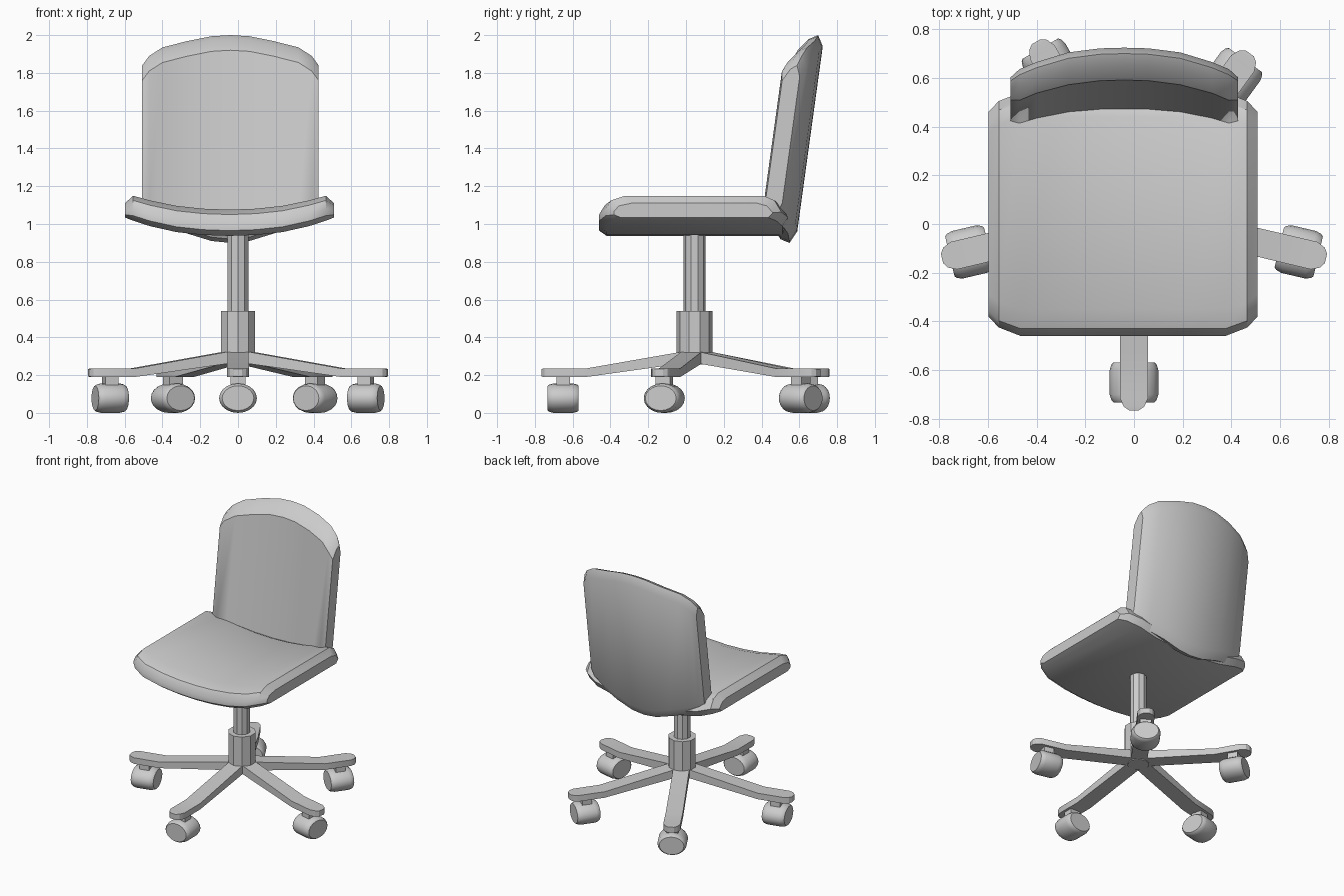
import bpy, bmesh, math
from mathutils import Matrix, Vector

if "Cube" in bpy.data.objects:
    bpy.data.objects.remove(bpy.data.objects["Cube"])

CY = 0.045  # column centre in y


def finish(name, bm, angle=35):
    bmesh.ops.recalc_face_normals(bm, faces=bm.faces)
    me = bpy.data.meshes.new(name)
    bm.to_mesh(me)
    bm.free()
    ob = bpy.data.objects.new(name, me)
    bpy.context.collection.objects.link(ob)
    bpy.ops.object.select_all(action='DESELECT')
    ob.select_set(True)
    bpy.context.view_layer.objects.active = ob
    bpy.ops.object.shade_smooth_by_angle(angle=math.radians(angle))
    return ob


def loft(name, sections, angle=35, matrix=Matrix()):
    """Skin closed sections with equal point counts and cap both ends."""
    bm = bmesh.new()
    rings = [[bm.verts.new(matrix @ Vector(p)) for p in s] for s in sections]
    for a, b in zip(rings, rings[1:]):
        for i in range(len(a)):
            j = (i + 1) % len(a)
            bm.faces.new((a[i], a[j], b[j], b[i]))
    bm.faces.new(rings[0])
    bm.faces.new(rings[-1])
    return finish(name, bm, angle)


def mirrored(stations):
    return [(-s[0], *s[1:]) for s in reversed(stations[1:])] + stations


def cylinder(name, r, z0, z1, n):
    ring = [(r * math.cos(2 * math.pi * (i + .5) / n),
             CY + r * math.sin(2 * math.pi * (i + .5) / n)) for i in range(n)]
    return loft(name, [[(x, y, z) for x, y in ring] for z in (z0, z1)], 25)


# seat: side profile swept across x, edges lifted into a shallow dish
seat_profile = [(-.42, .937), (-.46, .965), (-.46, 1.0), (-.43, 1.05), (-.35, 1.076),
                (.44, 1.076), (.50, 1.05), (.54, .985), (.51, .937)]
# dx, y scale, z scale, lift
seat_stations = [(0, 1, 1, 0), (.14, 1, 1, .005), (.28, 1, 1, .02), (.42, 1, .98, .05),
                 (.51, .93, .95, .077), (.553, .84, .55, .066)]
loft("seat", [[(-.045 + dx, .04 + (y - .04) * sy, 1.006 + (z - 1.006) * sz + lift)
               for y, z in seat_profile]
              for dx, sy, sz, lift in mirrored(seat_stations)])


# backrest: leaning, curved shell with rounded top and bottom
def back_section(dx, zb, zt, f, t):
    r = f + t
    pts = [(f, zb + .09), (f, zt - .08), (f + .4 * t, zt - .02), (r - .25 * t, zt),
           (r, zt - .06), (r, zb + .06), (r - .25 * t, zb), (f + .35 * t, zb + .02)]
    return [(-.04 + dx, y + .138 * (z - 1.15), z) for y, z in pts]


# dx, bottom, top, front y, thickness
back_stations = [(0, .90, 2.0, .485, .13), (.10, .91, 1.994, .483, .13),
                 (.23, .95, 1.968, .47, .13), (.36, .99, 1.935, .44, .125),
                 (.43, 1.02, 1.89, .417, .125), (.467, 1.05, 1.84, .425, .09)]
loft("backrest", [back_section(*s) for s in mirrored(back_stations)])

# column and hub
cylinder("gas_column", .058, .30, .99, 10)
cylinder("hub", .096, .32, .54, 10)
cylinder("hub_underside", .075, .255, .33, 10)

# base legs with casters
# leg stations: radius, half width, bottom z, top z
leg_stations = [(.0, .055, .262, .33), (.06, .055, .262, .325), (.575, .058, .19, .235),
                (.76, .058, .19, .235), (.795, .042, .19, .235), (.81, .02, .192, .233)]
# caster stations: offset along the axis, scale
wheel_stations = [(-.082, .84), (-.073, .93), (-.05, 1), (.05, 1), (.073, .93), (.082, .84)]
N = 20
for k, deg in enumerate((-90, -13.3, 54, 119.7, 193.3)):
    m = Matrix.Translation((0, CY, 0)) @ Matrix.Rotation(math.radians(deg), 4, 'Z')
    loft(f"base_leg_{k + 1}", [[(r, -w, a), (r, w, a), (r, w, b), (r, -w, b)]
                               for r, w, a, b in leg_stations], 25, m)
    loft(f"caster_wheel_{k + 1}",
         [[(.695 + o, .1 * s * math.cos(2 * math.pi * i / N),
            .078 + .078 * s * math.sin(2 * math.pi * i / N)) for i in range(N)]
          for o, s in wheel_stations], 40, m)
    loft(f"caster_stem_{k + 1}", [[(.66, -.04, z), (.73, -.04, z), (.73, .04, z), (.66, .04, z)]
                                  for z in (.13, .2)], 25, m)
